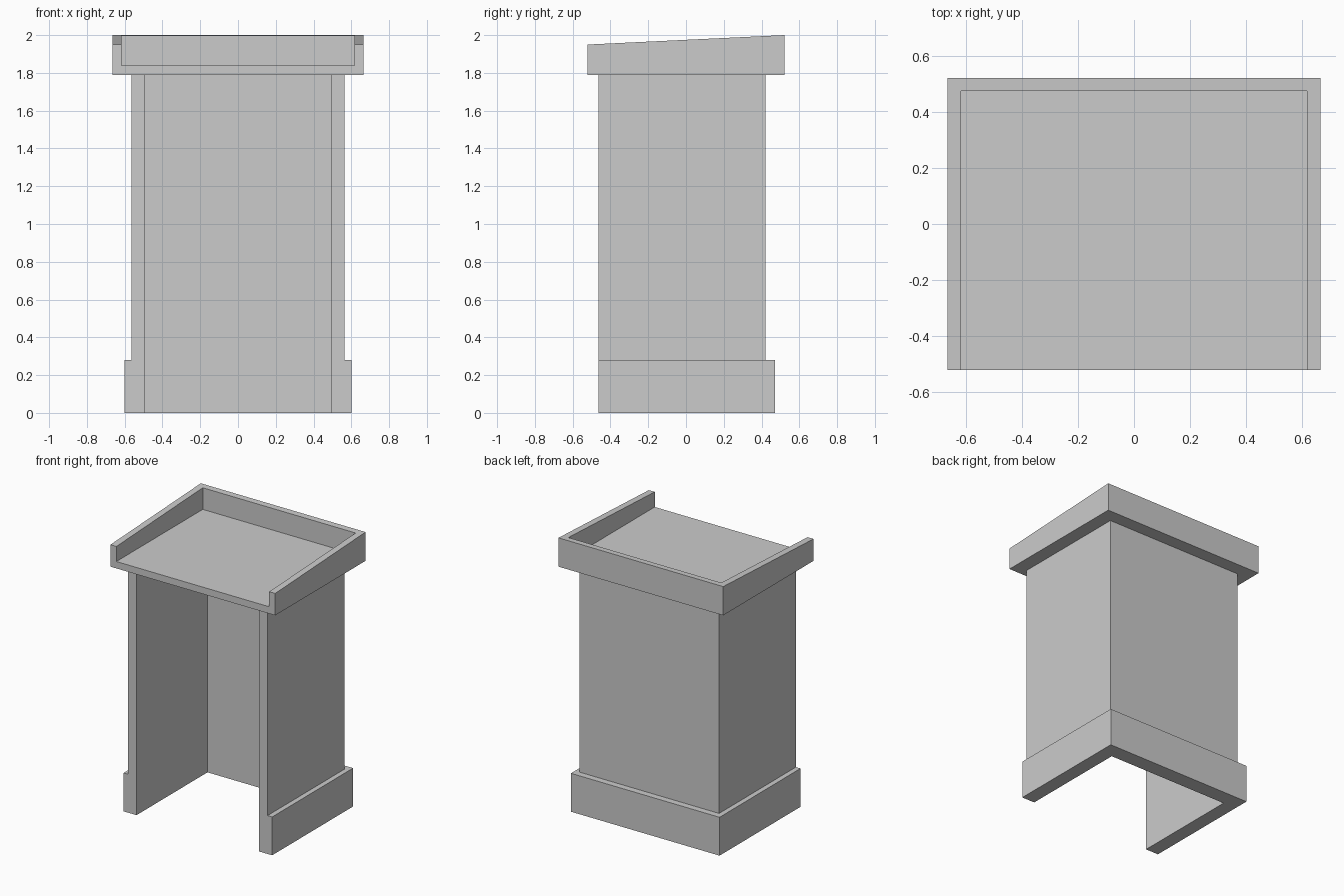
import bpy
import bmesh
from mathutils import Vector

if "Cube" in bpy.data.objects:
    bpy.data.objects.remove(bpy.data.objects["Cube"])


def prism(name, points, offset):
    """Extrude a flat outline of 3D points along an offset."""
    bm = bmesh.new()
    face = bm.faces.new([bm.verts.new(p) for p in points])
    ext = bmesh.ops.extrude_face_region(bm, geom=[face], use_keep_orig=True)
    moved = [g for g in ext["geom"] if isinstance(g, bmesh.types.BMVert)]
    bmesh.ops.translate(bm, verts=moved, vec=Vector(offset))
    bmesh.ops.recalc_face_normals(bm, faces=bm.faces[:])
    mesh = bpy.data.meshes.new(name)
    bm.to_mesh(mesh)
    bm.free()
    obj = bpy.data.objects.new(name, mesh)
    bpy.context.collection.objects.link(obj)
    return obj


def combine(obj, other, operation):
    """Apply a boolean and discard the helper object."""
    mod = obj.modifiers.new(operation.title(), 'BOOLEAN')
    mod.operation = operation
    mod.solver = 'EXACT'
    mod.object = other
    bpy.context.view_layer.objects.active = obj
    bpy.ops.object.modifier_apply(modifier=mod.name)
    bpy.data.objects.remove(other)


def u_wall(name, x_out, y_back, height):
    """Three-sided wall, open at the front, around the shared inner hollow."""
    x_in, y_in, front = 0.495, 0.355, -0.463
    outline = [(-x_out, front), (-x_out, y_back), (x_out, y_back), (x_out, front),
               (x_in, front), (x_in, y_in), (-x_in, y_in), (-x_in, front)]
    return prism(name, [(x, y, 0) for x, y in outline], (0, 0, height))


# Hollow cabinet with its wider plinth merged in
cabinet = u_wall("cabinet", 0.563, 0.422, 1.79)
combine(cabinet, u_wall("plinth", 0.60, 0.47, 0.28), 'UNION')

# Reading top: sloped side profile, with a recess open at the front
W, D = 0.665, 0.521
side = [(-D, 1.79), (D, 1.79), (D, 2.0), (-D, 1.95)]
reading_top = prism("reading_top", [(-W, y, z) for y, z in side], (2 * W, 0, 0))
w, back, front = 0.617, 0.475, -0.7
recess = prism("recess_cutter",
               [(-w, front, 1.84), (w, front, 1.84), (w, back, 1.84), (-w, back, 1.84)],
               (0, 0, 0.4))
recess.hide_render = True
combine(reading_top, recess, 'DIFFERENCE')
